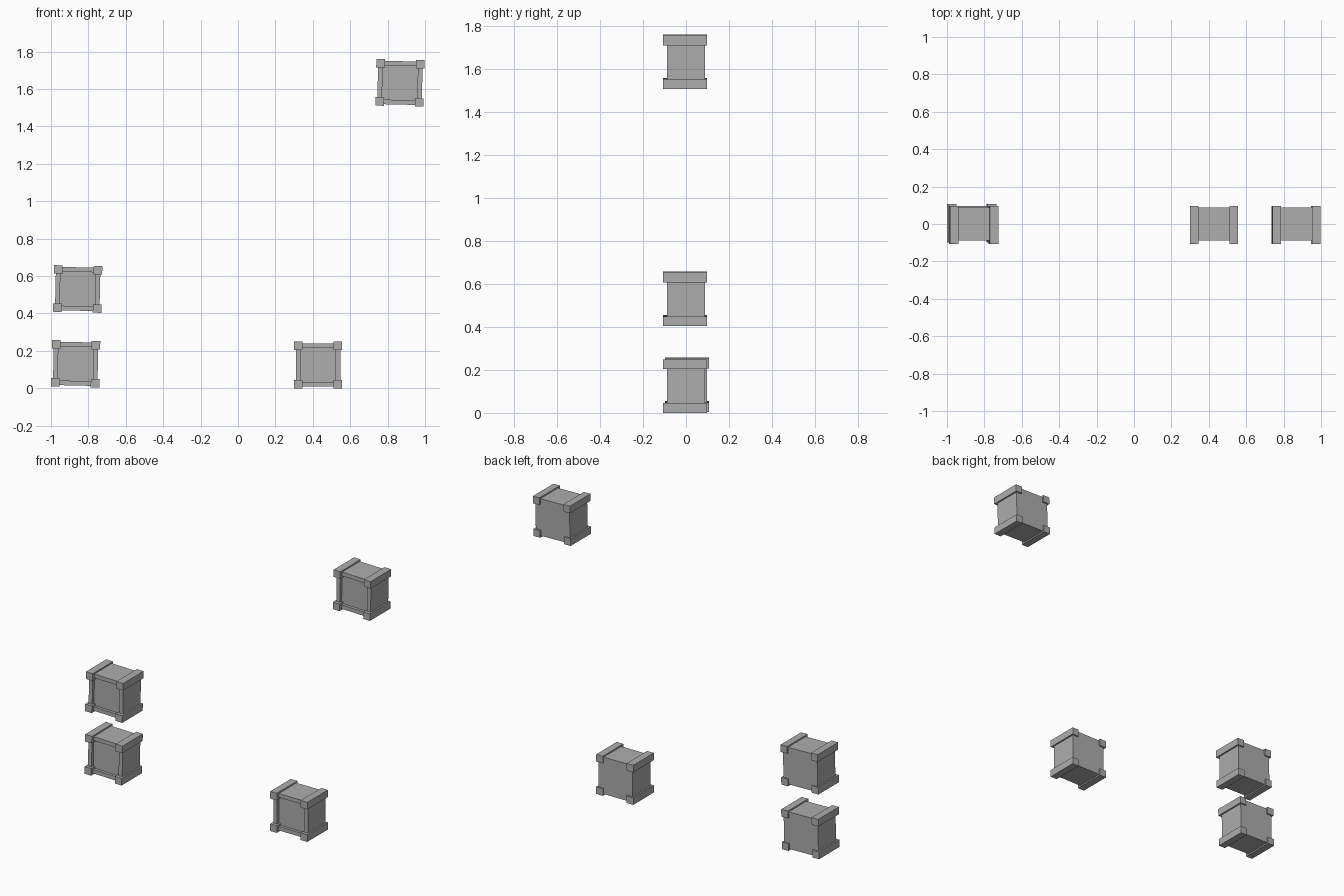
import bpy, bmesh, math
from mathutils import Vector, Matrix

if "Cube" in bpy.data.objects:
    bpy.data.objects.remove(bpy.data.objects["Cube"])

# One flat grey for every part
grey = bpy.data.materials.new("grey_stone")
grey.use_nodes = True
colour = (0.42, 0.42, 0.42, 1)
grey.diffuse_color = colour
grey.node_tree.nodes["Principled BSDF"].inputs["Base Color"].default_value = colour

BODY = Vector((0.238, 0.176, 0.232))
BEAM = Vector((0.046, 0.204, 0.045))
BEAM_X, BEAM_Z, BEAM_Y = 0.106, 0.102, -0.005


def box(bm, size, centre=(0, 0, 0)):
    matrix = Matrix.Translation(centre) @ Matrix.Diagonal((*size, 1))
    return bmesh.ops.create_cube(bm, size=1, matrix=matrix)


def finish(bm, name, placement):
    mesh = bpy.data.meshes.new(name)
    bm.to_mesh(mesh)
    bm.free()
    mesh.materials.append(grey)
    obj = bpy.data.objects.new(name, mesh)
    obj.matrix_world = placement
    bpy.context.collection.objects.link(obj)


def crate(name, location, tilt):
    placement = Matrix.Translation(location) @ Matrix.Rotation(math.radians(tilt), 4, "Y")

    # Body with a recessed panel in the front face
    bm = bmesh.new()
    box(bm, BODY)
    bm.normal_update()
    front = min(bm.faces, key=lambda f: f.calc_center_median().y)
    bmesh.ops.inset_region(bm, faces=[front], thickness=0.035, depth=0)
    bmesh.ops.inset_region(bm, faces=[front], thickness=0, depth=-0.018)
    finish(bm, name + "_body", placement)

    # Four edge beams running front to back
    bm = bmesh.new()
    for sx in (-1, 1):
        for sz in (-1, 1):
            box(bm, BEAM, (sx * BEAM_X, BEAM_Y, sz * BEAM_Z))
    finish(bm, name + "_beams", placement)


crate("low_right_crate", (-0.868, 0.009, 0.131), 1.3)
crate("upper_right_crate", (-0.857, 0, 0.531), 1.3)
crate("low_left_crate", (0.428, 0, 0.1245), 0)
crate("high_left_crate", (0.866, 0, 1.633), 1.3)
